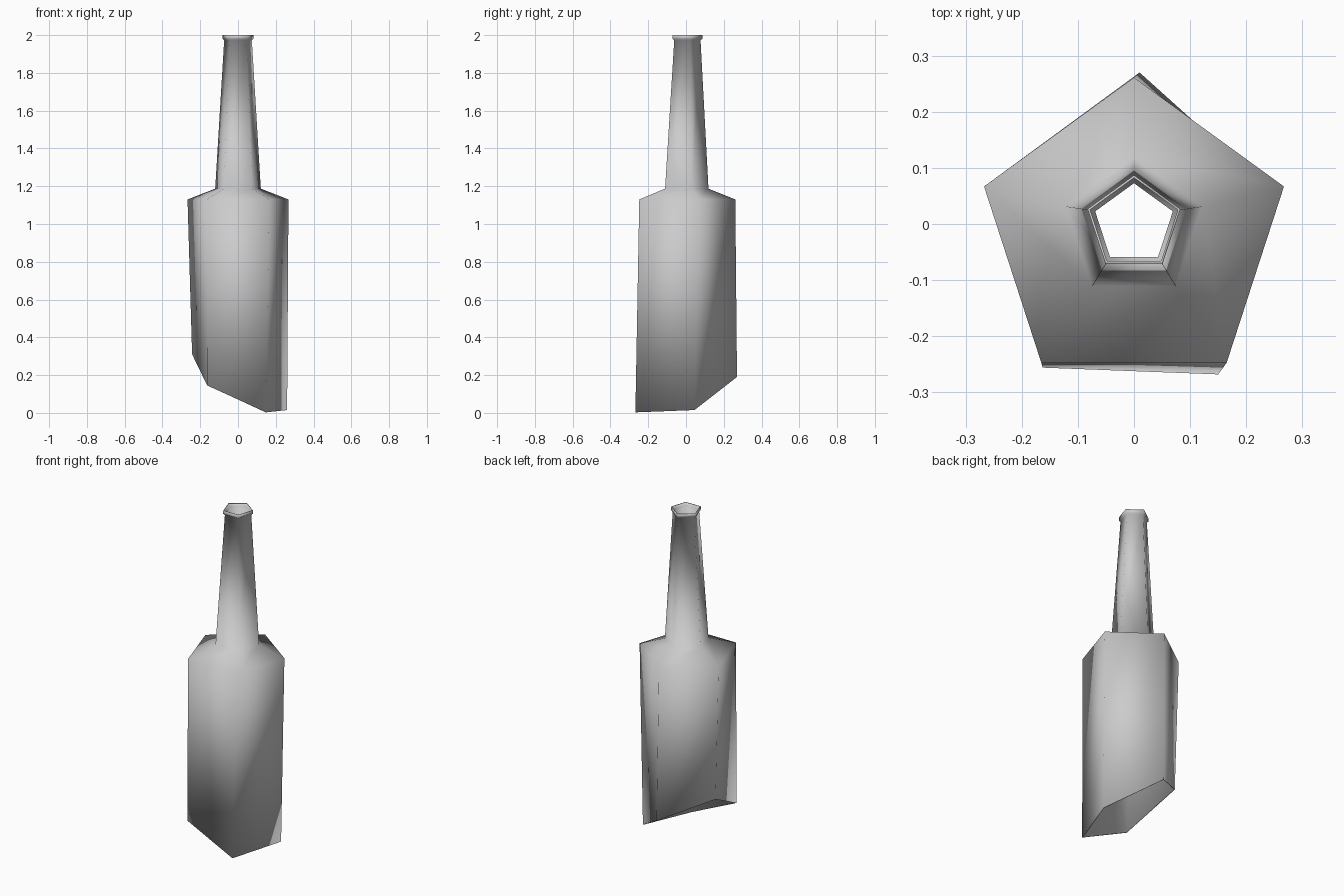
import bpy, bmesh
from math import sin, cos, radians

if "Cube" in bpy.data.objects:
    bpy.data.objects.remove(bpy.data.objects["Cube"])

SIDES = 5
# (radius, y centre, z) from shoulder edge up to the lip
PROFILE = [(0.281, -0.02, 1.13), (0.127, -0.008, 1.187),
           (0.077, 0.0, 1.973), (0.087, 0.0, 1.98), (0.087, 0.0, 2.0)]
# broken lower edge: back, left, front left, front right, right
BROKEN = [(0.01, 0.27, 0.19), (-0.243, 0.062, 0.31), (-0.163, -0.256, 0.145),
          (0.15, -0.268, 0.003), (0.26, 0.045, 0.015)]


def ring(radius, cy, z):
    angles = [radians(90 + 360 * i / SIDES) for i in range(SIDES)]
    return [(radius * cos(a), cy + radius * sin(a), z) for a in angles]


# Five-sided bottle shell, open at the mouth and the broken base
bm = bmesh.new()
rings = [[bm.verts.new(p) for p in pts]
         for pts in [BROKEN] + [ring(*r) for r in PROFILE]]
for low, high in zip(rings, rings[1:]):
    for i in range(SIDES):
        j = (i + 1) % SIDES
        bm.faces.new((low[i], low[j], high[j], high[i]))
bm.normal_update()
for f in bm.faces:
    f.smooth = True
mesh = bpy.data.meshes.new("broken_bottle")
bm.to_mesh(mesh)
bm.free()
bottle = bpy.data.objects.new("broken_bottle", mesh)
bpy.context.collection.objects.link(bottle)

# Thin glass wall, thickened inwards
wall = bottle.modifiers.new("glass_wall", 'SOLIDIFY')
wall.thickness = 0.005
wall.offset = -1
